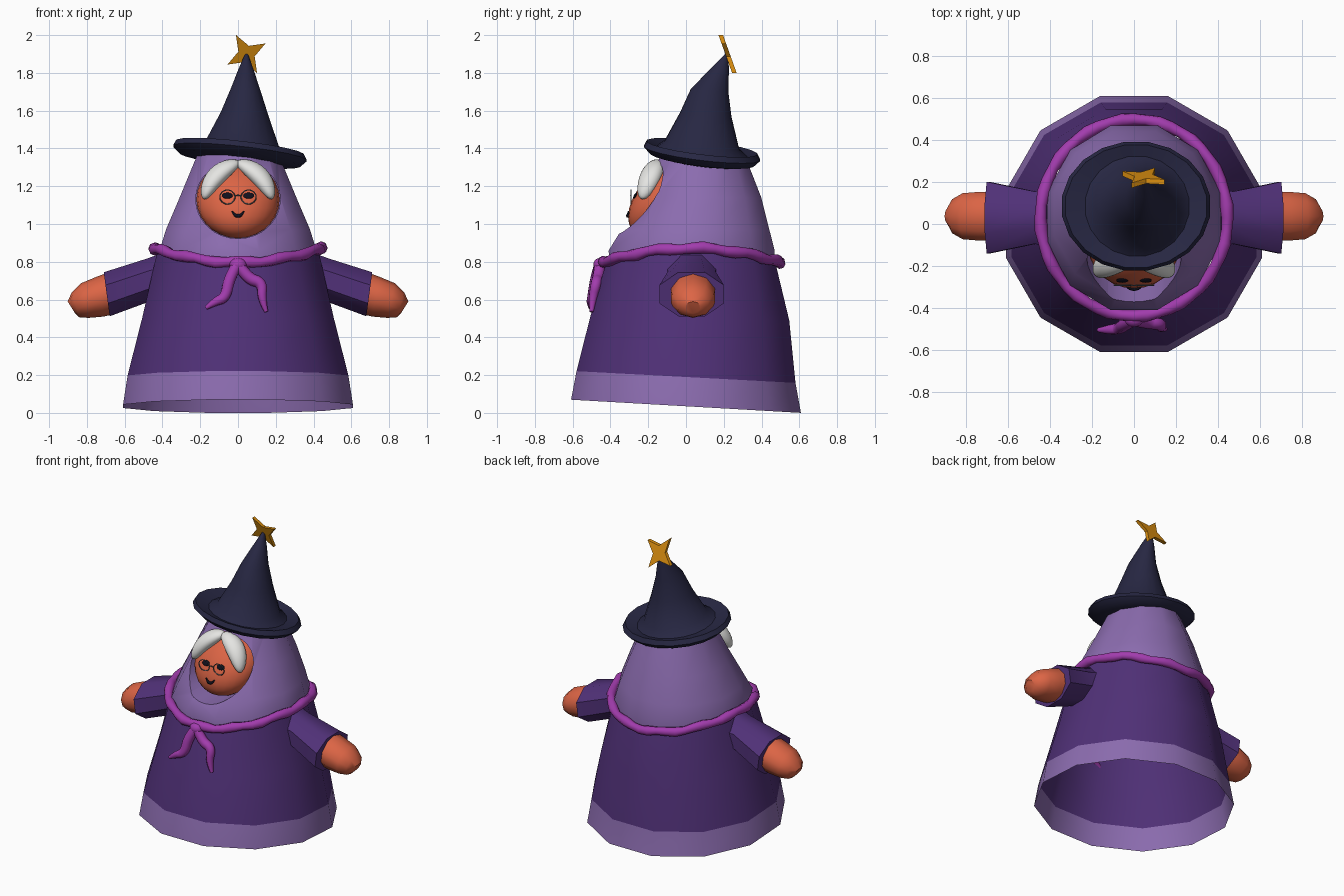
import bpy, bmesh, math
from mathutils import Vector, Matrix

cube = bpy.data.objects.get("Cube")
if cube:
    bpy.data.objects.remove(cube, do_unlink=True)


def material(name, r, g, b):
    m = bpy.data.materials.new(name)
    m.use_nodes = True
    m.diffuse_color = (r, g, b, 1)
    bsdf = next(n for n in m.node_tree.nodes if n.type == 'BSDF_PRINCIPLED')
    bsdf.inputs["Base Color"].default_value = (r, g, b, 1)
    bsdf.inputs["Roughness"].default_value = 0.8
    return m


PURPLE = material("deep purple", .08, .03, .185)
LILAC = material("lilac", .26, .15, .43)
MAGENTA = material("magenta cord", .36, .045, .42)
NAVY = material("navy felt", .02, .02, .055)
SKIN = material("warm skin", .72, .13, .06)
WHITE = material("white hair", .78, .78, .76)
GOLD = material("gold", .7, .27, .005)
GREY = material("steel grey", .1, .13, .16)
BLACK = material("black", .005, .005, .012)


def finish(name, bm, *mats):
    me = bpy.data.meshes.new(name)
    bm.to_mesh(me)
    bm.free()
    for m in mats:
        me.materials.append(m)
    ob = bpy.data.objects.new(name, me)
    bpy.context.collection.objects.link(ob)
    return ob


def ring(center, u, v, n=12, lift=None):
    """Ellipse of n points spanned by u and v; lift raises a point by its angle."""
    pts = []
    for i in range(n):
        a = 2 * math.pi * (i + .5) / n
        p = Vector(center) + Vector(u) * math.cos(a) + Vector(v) * math.sin(a)
        if lift:
            p.z += lift(a)
        pts.append(p)
    return pts


def loft(name, rings, mats, caps=(True, True), rule=None):
    bm = bmesh.new()
    rows = [[bm.verts.new(p) for p in r] for r in rings]
    n = len(rows[0])
    for k, (a, b) in enumerate(zip(rows, rows[1:])):
        for i in range(n):
            j = (i + 1) % n
            f = bm.faces.new((a[i], a[j], b[j], b[i]))
            f.material_index = rule(k) if rule else 0
    if caps[0]:
        bm.faces.new(rows[0][::-1])
    if caps[1]:
        bm.faces.new(rows[-1])
    bmesh.ops.recalc_face_normals(bm, faces=bm.faces)
    return finish(name, bm, *mats)


def tube(name, points, radius, mat, closed=False, radii=None):
    cu = bpy.data.curves.new(name, 'CURVE')
    cu.dimensions = '3D'
    cu.bevel_depth = radius
    cu.bevel_resolution = 2
    cu.use_fill_caps = True
    sp = cu.splines.new('POLY' if closed else 'NURBS')
    sp.points.add(len(points) - 1)
    for i, p in enumerate(points):
        sp.points[i].co = (*p, 1)
        sp.points[i].radius = radii[i] if radii else 1
    sp.use_cyclic_u = closed
    if not closed:
        sp.order_u = 3
        sp.use_endpoint_u = True
    cu.materials.append(mat)
    ob = bpy.data.objects.new(name, cu)
    bpy.context.collection.objects.link(ob)
    return ob


# Robe: open twelve-sided skirt with a lilac hem and a dipped neckline
robe = loft("robe", [
    ring((0, 0, .035), (.63, 0, 0), (0, .63, -.036)),
    ring((0, 0, .19), (.605, 0, 0), (0, .6, -.032)),
    ring((0, .02, .5), (.525, 0, 0), (0, .545, -.01)),
    ring((0, .025, .87), (.44, 0, 0), (0, .465, 0), lift=lambda a: -.085 * math.sin(a) ** 2),
], (PURPLE, LILAC), caps=(False, False), rule=lambda k: 1 if k == 0 else 0)

# Hood: tapering shell, hollowed at the front for the face
hood = loft("hood", [
    ring((0, .03, .76), (.425, 0, 0), (0, .45, 0)),
    ring((0, .03, .86), (.43, 0, 0), (0, .455, 0)),
    ring((0, .05, .97), (.395, 0, 0), (0, .405, 0)),
    ring((0, .075, 1.14), (.32, 0, 0), (0, .335, 0)),
    ring((0, .1, 1.38), (.215, 0, 0), (0, .22, -.02)),
], (LILAC,))

FACE = Vector((0, -.1, 1.13))
LEAN = .45
SIZE = Vector((.22, .185, .205))


def lean(bm, amount=LEAN, about=FACE.z):
    for v in bm.verts:
        v.co.y += amount * (v.co.z - about)


def face_y(x, z):
    """Front surface of the face at x, z."""
    d = z - FACE.z
    return FACE.y - SIZE.y * math.sqrt(1 - (x / SIZE.x) ** 2 - (d / SIZE.z) ** 2) + LEAN * d


bm = bmesh.new()
bmesh.ops.create_cone(bm, cap_ends=True, segments=32, radius1=1, radius2=1, depth=.6)
bmesh.ops.transform(bm, verts=bm.verts, matrix=Matrix.Translation((0, -.4, 1.13))
                    @ Matrix.Diagonal((.224, 1, .207, 1)) @ Matrix.Rotation(math.pi / 2, 4, 'X'))
lean(bm)
cutter = finish("face_opening_cutter", bm, LILAC)
cutter.hide_render = True
mod = hood.modifiers.new("face opening", 'BOOLEAN')
mod.operation = 'DIFFERENCE'
mod.solver = 'EXACT'
mod.object = cutter
bpy.context.view_layer.objects.active = hood
bpy.ops.object.modifier_apply(modifier=mod.name)
bpy.data.objects.remove(cutter, do_unlink=True)
bm = bmesh.new()
bm.from_mesh(hood.data)
bmesh.ops.delete(bm, geom=[f for f in bm.faces if f.calc_center_median().z < .77], context='FACES')
bm.to_mesh(hood.data)
bm.free()


def ball(name, center, size, mat, spin=0, slope=0, bend=0):
    bm = bmesh.new()
    bmesh.ops.create_uvsphere(bm, u_segments=24, v_segments=14, radius=1)
    bmesh.ops.scale(bm, vec=size, verts=bm.verts)
    for v in bm.verts:
        v.co.z -= bend * v.co.x ** 2
    bmesh.ops.rotate(bm, verts=bm.verts, cent=(0, 0, 0), matrix=Matrix.Rotation(spin, 3, 'Y'))
    bmesh.ops.translate(bm, verts=bm.verts, vec=center)
    lean(bm, slope, center[2])
    return finish(name, bm, mat)


# Head, hair, eyes and glasses
ball("head", FACE, SIZE, SKIN, slope=LEAN)
for s, side in ((1, "left"), (-1, "right")):
    ball(side + "_hair", (s * .112, -.185, 1.255), (.138, .06, .05), WHITE,
         spin=s * .8, slope=.35, bend=1.6)
    ex = s * .056
    ball(side + "_eye", (ex, face_y(ex, 1.15), 1.15), (.029, .008, .016), BLACK, slope=LEAN)
    circle = [(ex + .04 * math.cos(i * math.pi / 12), -.291, 1.143 + .037 * math.sin(i * math.pi / 12))
              for i in range(24)]
    tube(side + "_lens_rim", circle, .003, GREY, closed=True)
tube("glasses_bridge", [(-.017, -.291, 1.147), (0, -.294, 1.158), (.017, -.291, 1.147)], .003, GREY)
smile = [(x, face_y(x, z) - .002, z) for x, z in
         ((-.032, 1.068), (-.018, 1.046), (0, 1.042), (.018, 1.046), (.032, 1.068))]
tube("mouth", smile, .008, BLACK, radii=(.4, 1, 1.3, 1, .4))

# Sleeves and hands
for s, side in ((1, "left"), (-1, "right")):
    loft(side + "_sleeve", [ring((s * x, .03, z), (0, ry, 0), (s * t, 0, rz), 8) for x, z, ry, rz, t in
                            ((.34, .73, .16, .15, 0), (.47, .705, .135, .122, .01),
                             (.695, .628, .185, .126, .017))], (PURPLE,))
    loft(side + "_hand", [ring((s * x, .037, z), (0, ry, 0), (s * .02, 0, rz), 10) for x, z, ry, rz in
                          ((.65, .64, .12, .11), (.73, .615, .122, .105), (.81, .595, .115, .092),
                           (.86, .572, .085, .066), (.882, .558, .04, .032))], (SKIN,))

# Hat: upturned tilted brim and a cone that leans back
loft("hat", [ring((cx, cy, z), (rx, 0, -.11 * rx * k), (0, ry, -.12 * ry * k), 20)
             for cx, cy, z, rx, ry, k in (
    (.01, .09, 1.325, .22, .2, 1), (.01, .085, 1.34, .32, .275, 1),
    (.01, .085, 1.375, .357, .31, 1), (.01, .085, 1.405, .34, .295, 1),
    (.015, .085, 1.385, .25, .24, 1), (.025, .085, 1.42, .197, .198, 1),
    (.035, .105, 1.58, .128, .137, .7), (.04, .125, 1.71, .08, .1, .5),
    (.042, .178, 1.82, .04, .05, 0), (.045, .215, 1.9, .008, .008, 0))], (NAVY,))

# Four-pointed star on the hat tip
bm = bmesh.new()
layers = []
for depth in (-.012, .012):
    row = []
    for i in range(8):
        r = .115 if i % 2 == 0 else .045
        a = math.radians(29 + 45 * i)
        z = r * math.sin(a)
        row.append(bm.verts.new((.045 + r * math.cos(a), .22 - .36 * z + depth, 1.9 + z)))
    layers.append(row)
front, back = layers
bm.faces.new(front)
bm.faces.new(back[::-1])
for i in range(8):
    j = (i + 1) % 8
    bm.faces.new((front[j], front[i], back[i], back[j]))
bmesh.ops.recalc_face_normals(bm, faces=bm.faces)
finish("star", bm, GOLD)

# Cord around the neckline, with a knot and two tails
loop, lumps = [], []
for i in range(48):
    a = 2 * math.pi * i / 48
    loop.append((.445 * math.cos(a), .03 + .468 * math.sin(a),
                 .872 - .075 * math.sin(a) ** 2 + .006 * math.sin(11 * a)))
    lumps.append(1 + .12 * math.sin(16 * a))
tube("cord", loop, .029, MAGENTA, closed=True, radii=lumps)
ball("cord_knot", (0, -.455, .785), (.045, .035, .035), MAGENTA)
taper = (1, 1.1, 1, .8, .35)
tube("right_cord_tail", [(0, -.455, .79), (-.045, -.475, .72), (-.065, -.495, .61),
                         (-.12, -.505, .59), (-.17, -.505, .555)], .03, MAGENTA, radii=taper)
tube("left_cord_tail", [(0, -.455, .79), (.05, -.465, .71), (.13, -.475, .69),
                        (.125, -.495, .6), (.15, -.5, .535)], .03, MAGENTA, radii=taper)

# Smooth shading with crisp rims
bpy.ops.object.select_all(action='DESELECT')
for ob in bpy.context.scene.objects:
    if ob.type == 'MESH':
        ob.select_set(True)
        bpy.context.view_layer.objects.active = ob
bpy.ops.object.shade_smooth_by_angle(angle=math.radians(42))
